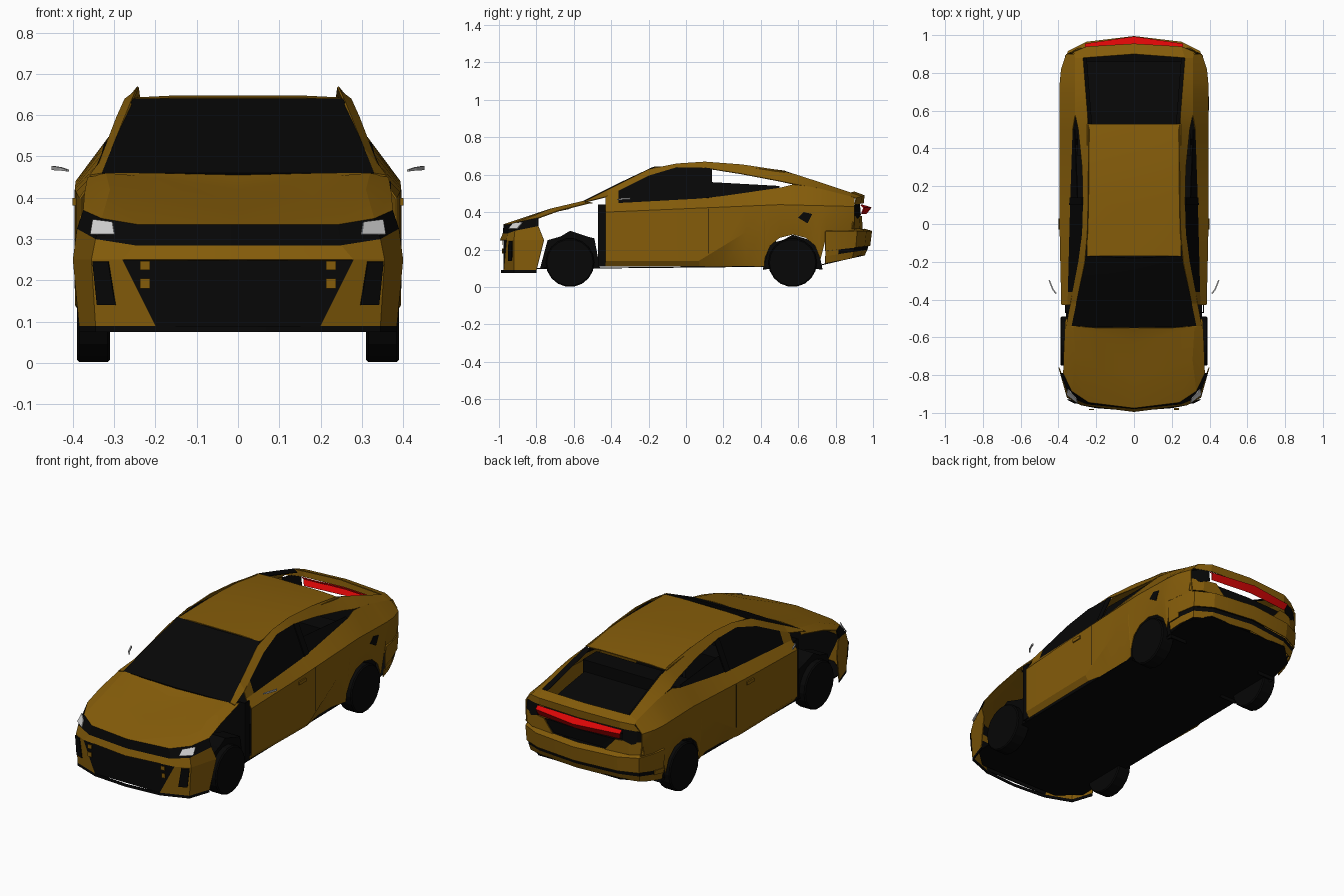
import bpy, bmesh, math

cube = bpy.data.objects.get("Cube")
if cube:
    bpy.data.objects.remove(cube, do_unlink=True)

def material(name, red, green, blue):
    mat = bpy.data.materials.new(name)
    mat.use_nodes = True
    mat.diffuse_color = (red, green, blue, 1)
    mat.node_tree.nodes["Principled BSDF"].inputs["Base Color"].default_value = mat.diffuse_color
    return mat

gold = material("gold paint", .235, .108, .003)
black = material("black trim", .002, .002, .002)
red = material("red lamp", .72, .002, .002)
white = material("clear lamp", .65, .65, .65)
grey = material("mirror grey", .42, .42, .42)

def curve(*pairs):
    """Piecewise linear function through the given pairs."""
    def value(t):
        t = min(max(t, pairs[0][0]), pairs[-1][0])
        for (a, u), (b, v) in zip(pairs, pairs[1:]):
            if t <= b:
                return u + (v - u) * (t - a) / (b - a)
    return value

def sheet(name, rows, mat, sides=(1, -1), thickness=.005):
    """Thin panel through rows of points, repeated on each side of the car."""
    bm = bmesh.new()
    for side in sides:
        grid = [[bm.verts.new((side * x, y, z)) for x, y, z in row] for row in rows]
        for low, high in zip(grid, grid[1:]):
            for i in range(len(low) - 1):
                bm.faces.new((low[i], low[i + 1], high[i + 1], high[i]))
    bmesh.ops.remove_doubles(bm, verts=bm.verts[:], dist=.0005)
    bmesh.ops.recalc_face_normals(bm, faces=bm.faces[:])
    bmesh.ops.solidify(bm, geom=bm.faces[:], thickness=thickness)
    bmesh.ops.recalc_face_normals(bm, faces=bm.faces[:])
    mesh = bpy.data.meshes.new(name)
    bm.to_mesh(mesh)
    bm.free()
    mesh.materials.append(mat)
    mesh.shade_smooth()
    mesh.set_sharp_from_angle(angle=math.radians(14))
    bpy.context.collection.objects.link(bpy.data.objects.new(name, mesh))

def box(name, center, size, mat):
    bpy.ops.mesh.primitive_cube_add(size=1, location=center)
    obj = bpy.context.object
    obj.name, obj.scale = name, size
    obj.data.materials.append(mat)

# Guide lines along the length of the body
width = curve((-.43, .385), (0, .395), (.8, .393), (.9, .36))
shoulder = curve((-.43, .4), (.5, .44), (.9, .43))
belt = curve((-.43, .445), (.12, .475), (.5, .53), (.58, .55), (.7, .53), (.9, .48))
belt_x = curve((-.43, .352), (.12, .338), (.5, .325), (.58, .312), (.9, .312))
crease = curve((.07, .14), (.43, .36), (.9, .36))
tuck_in = curve((-.43, .02), (.07, .02), (.2, .045), (.38, .045), (.43, .015))
roof_z = curve((-.54, .46), (-.2, .63), (-.05, .66), (.1, .67), (.3, .655), (.53, .62), (.7, .565), (.88, .505))
roof_x = curve((-.54, .33), (-.17, .255), (0, .245), (.5, .24), (.88, .27))
frame_z = curve((-.54, .455), (-.42, .485), (-.2, .595), (-.05, .64), (.1, .637), (.3, .605), (.5, .567), (.58, .55))
frame_x = curve((-.54, .36), (-.2, .295), (0, .268), (.3, .275), (.5, .295), (.58, .312))
REAR_AXLE, FRONT_AXLE, RADIUS = .57, -.62, .13

def belt_point(y):
    return (belt_x(y), y, belt(y))

def roof_point(y):
    return (roof_x(y), y, roof_z(y))

def frame_point(y):
    return belt_point(y) if y > .58 else (frame_x(y), y, frame_z(y))

def sill(y):
    """Lower edge of the side, cut by the rear wheel arch."""
    reach = .15 ** 2 - (y - REAR_AXLE) ** 2
    if reach > 0:
        return .13 + math.sqrt(reach)
    return .11 if y < REAR_AXLE else .27

# Doors and rear quarters
columns = []
for y in (-.43, -.1, .07, .2, .32, .419, .422, .45, .5, .57, .64, .69, .719, .75, .82, .9):
    w, low = width(y), sill(y)
    columns.append([(w - tuck_in(y), y, low), (w, y, max(crease(y), low + .02)),
                    (w, y, shoulder(y)), belt_point(y)])
sheet("body_side", columns, gold)

# Roof, pillars and windows
stations = (-.54, -.42, -.3, -.2, -.05, .1, .3, .5, .58, .7, .8, .88)
sheet("pillar_rail", [[roof_point(y), frame_point(y)] for y in stations], gold)
sheet("roof", [[(0, y, z), (.15, y, z), (.25, y, z - .005)]
               for y, z in ((-.17, .643), (.1, .648), (.35, .643), (.53, .622))], gold)
sheet("windscreen", [[(0, y - .01, z), (roof_x(y), y, z)]
                     for y, z in ((-.54, .46), (-.35, .555), (-.17, .64))], black)
for name, ends, mat in (("window_corner", (-.43, -.36), gold),
                        ("front_side_window", (-.36, -.2, -.05, .1), black),
                        ("middle_pillar", (.1, .14), black)):
    sheet(name, [[belt_point(y), frame_point(y)] for y in ends], mat)
sheet("rear_door_trim", [[belt_point(.14), belt_point(.5)], [(.3, .14, .56), (.315, .5, .54)]], black)
sheet("rear_window_edge", [[roof_point(y), (roof_x(y) - .02, y, roof_z(y) - .015)]
                           for y in (.53, .7, .88)], black)

# Bonnet with a sunken centre
nose = [(0, -.975, .335), (.24, -.945, .335), (.33, -.885, .35), (.375, -.79, .37)]
sheet("bonnet", [
    nose,
    [(0, -.8, .385), (.18, -.78, .4), (.31, -.72, .42), (.372, -.68, .41)],
    [(0, -.63, .42), (.2, -.575, .45), (.32, -.55, .46), (.365, -.52, .45)],
    [(0, -.55, .455), (.2, -.55, .46), (.32, -.54, .46), (.36, -.5, .45)]], gold)

# Front bumper
band_top = [(0, -.98, .285), (.25, -.955, .285), (.345, -.915, .3), (.39, -.79, .325)]
band_low = [(0, -.995, .25), (.28, -.96, .25), (.355, -.92, .25), (.4, -.76, .25)]
lip = [(0, -.99, .09), (.2, -.975, .09), (.345, -.92, .09), (.385, -.8, .09)]
sheet("upper_grille", [band_top, nose], black)
sheet("bumper_band", [band_low, band_top], gold)
sheet("bumper_cheek", [lip[1:], band_low[1:]], gold)
sheet("lower_grille", [[(0, -.975, .09), lip[1]], [(0, -.975, .25), band_low[1]]], black)
sheet("bumper_lip", [lip, [(x, y, .075) for x, y, z in lip]], black)
sheet("side_intake", [[(.298, -.952, .14), (.342, -.934, .14)], [(.315, -.95, .245), (.353, -.931, .245)]], black)
for low, high in ((.18, .205), (.225, .247)):
    sheet("grille_bracket", [[(x, -.98, z) for x in (.213, .237)] for z in (low, high)], gold)
sheet("headlamp", [[(.3, -.95, .312), (.358, -.905, .312)], [(.305, -.927, .342), (.352, -.875, .348)]], white)

# Rear bumper in stacked bands, rising more at the bottom
plan = [(0, .995), (.25, .965), (.35, .915), (.38, .82), (.39, .745)]
for name, low, high, tuck, flare, points, mat in (
        ("rear_lip", .125, .165, .04, .025, plan, gold),
        ("rear_stripe", .165, .192, .025, .02, plan[:4], black),
        ("rear_stripe_end", .165, .192, .02, .015, plan[3:], gold),
        ("rear_bumper", .192, .295, .01, 0, plan, gold),
        ("rear_step", .295, .31, 0, .04, plan, gold)):
    sheet(name, [[(x * (1 - inset), y - 4 * inset * (y - .745), z + .9 * (.315 - z) * (y - .745))
                  for x, y in points] for z, inset in ((low, tuck), (high, flare))], mat)

# Boot lid, lamp bar and tail panel
sheet("boot_lid", [[(0, .9, .51), (.27, .88, .505), (.312, .88, .485)],
                   [(0, .955, .49), (.25, .94, .485), (.32, .91, .475)],
                   [(0, .95, .445), (.25, .935, .445), (.35, .905, .44)]], gold)
sheet("lamp_bar", [[(0, .945, .44), (.26, .935, .44)], [(0, .993, .425), (.26, .955, .425)],
                   [(0, .965, .39), (.25, .94, .39)]], red)
sheet("plate_recess", [[(0, .93, .31), (.16, .93, .31)], [(0, .94, .375), (.22, .93, .375)]], black)
sheet("tail_panel", [[(.16, .945, .31), (.3, .93, .31), (.365, .89, .31)],
                     [(.22, .94, .38), (.29, .925, .38), (.36, .895, .38)]], gold)
sheet("tail_lamp", [[(.26, .935, .385), (.31, .92, .365), (.358, .893, .38)],
                    [(.26, .93, .445), (.31, .915, .445), (.352, .893, .43)]], black)

# Underbody and cabin
sheet("underbody", [[(0, y, z), (x, y, z)] for x, y, z in (
    (.25, -.95, .1), (.36, -.85, .1), (.36, .7, .115), (.35, .85, .15), (.25, .94, .17))], black)
sheet("firewall", [[(0, -.47, z), (.366, -.47, z)] for z in (.11, .44)], black)
sheet("door_edge", [[(.366, y, z) for z in (.11, .44)] for y in (-.47, -.43)], black)
sheet("parcel_shelf", [[(0, y, z), (.29, y, z)] for y, z in ((.45, .45), (.65, .42), (.86, .38))], black)
box("rear_seat", (0, .42, .32), (.6, .12, .38), black)
box("cabin_floor", (0, 0, .2), (.68, .84, .16), black)

# Wheel arch liners: a flat cap and a rim around it
arch = [(-.16, .1), (-.12, .25), (-.05, .27), (0, .3), (.09, .27), (.13, .26), (.16, .1)]
for name, axle, height in (("front_liner", FRONT_AXLE, 1), ("rear_liner", REAR_AXLE, .93)):
    sheet(name, [[(.355, axle, .12)] * len(arch)]
          + [[(x, axle + y, z * height) for y, z in arch] for x in (.355, .25)], black)

# Wheels, seats and door handles on each side
for side, label in ((1, "left"), (-1, "right")):
    for end, axle in (("front", FRONT_AXLE), ("rear", REAR_AXLE)):
        bpy.ops.mesh.primitive_cylinder_add(vertices=18, radius=RADIUS, depth=.08, rotation=(0, math.pi / 2, 0),
                                            location=(side * .35, axle, RADIUS))
        wheel = bpy.context.object
        wheel.name = f"{end}_{label}_wheel"
        wheel.data.materials.append(black)
        wheel.modifiers.new("edge", "BEVEL").width = .006
    box(f"{label}_front_seat", (side * .15, .02, .32), (.2, .12, .38), black)
    box(f"{label}_door_handle", (side * .396, 0, .39), (.01, .06, .018), gold)

# Mirrors, door seams and filler opening
sheet("mirror", [[(.415, -.37, .464), (.432, -.35, .466), (.452, -.3, .467)],
                 [(.415, -.37, .468), (.432, -.35, .474), (.452, -.3, .477)]], grey, thickness=.007)
sheet("door_seam", [[(width(y) + .001, y, z) for z in (.18, .42)] for y in (.119, .122)], black, thickness=.002)
sheet("filler_opening", [[(.396, .6, .37), (.396, .65, .34)], [(.396, .63, .4), (.396, .675, .39)]],
      black, sides=(1,))
